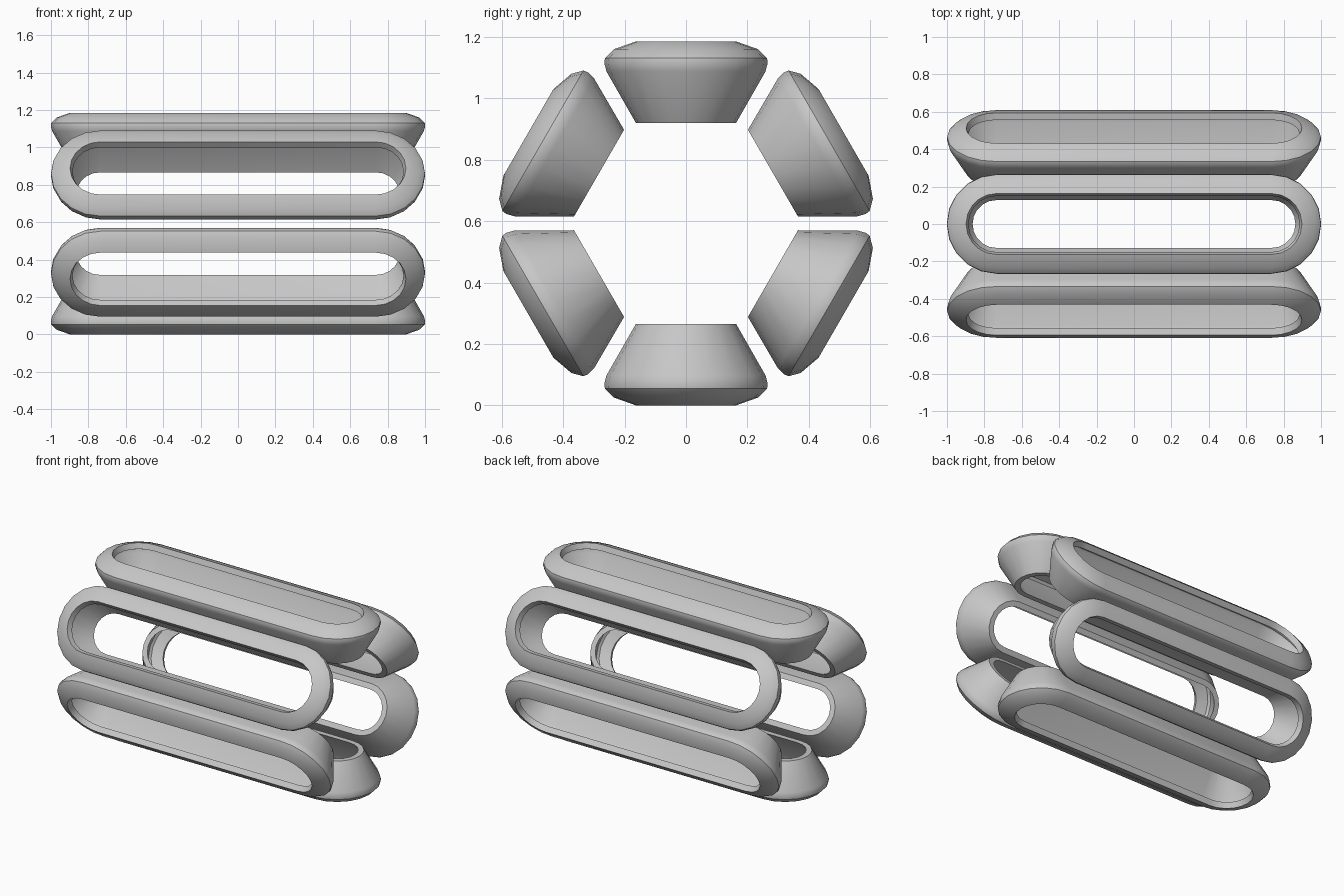
import bpy, bmesh, math
from mathutils import Matrix

if "Cube" in bpy.data.objects:
    bpy.data.objects.remove(bpy.data.objects["Cube"])

CENTRE_Z = 0.5925      # height of the ring's axis
HALF_STRAIGHT = 0.735  # half length of the straight sides
ARC = 10               # segments in each rounded end

# cross-section of a hollow link: (half width, distance from the axis)
SECTION = [(0.128, 0.327), (0.163, 0.327), (0.259, 0.495), (0.266, 0.522),
           (0.264, 0.538), (0.235, 0.567), (0.163, 0.5925),   # outer shell, lip
           (0.150, 0.556), (0.221, 0.535), (0.231, 0.518), (0.225, 0.495)]

grey = bpy.data.materials.new("grey")
grey.diffuse_color = (0.57, 0.57, 0.57, 1)
grey.use_nodes = True
grey.node_tree.nodes["Principled BSDF"].inputs["Base Color"].default_value = grey.diffuse_color


def stadium(bm, w, h):
    """One closed loop of vertices, a rounded slot of half width w."""
    loop = []
    for side in (1, -1):
        for i in range(ARC + 1):
            a = -math.pi / 2 + math.pi * i / ARC
            loop.append(bm.verts.new((side * (HALF_STRAIGHT + w * math.cos(a)),
                                      side * w * math.sin(a), h)))
    return loop


def make_link(name, angle):
    bm = bmesh.new()
    loops = [stadium(bm, w, h) for w, h in SECTION]
    # bridge neighbouring loops all the way round the section
    for k, a in enumerate(loops):
        b = loops[(k + 1) % len(loops)]
        for i in range(len(a)):
            j = (i + 1) % len(a)
            bm.faces.new((a[i], a[j], b[j], b[i]))
    bmesh.ops.recalc_face_normals(bm, faces=bm.faces)
    bm.transform(Matrix.Translation((0, 0, CENTRE_Z)) @ Matrix.Rotation(angle, 4, 'X'))
    mesh = bpy.data.meshes.new(name)
    bm.to_mesh(mesh)
    bm.free()
    mesh.materials.append(grey)
    ob = bpy.data.objects.new(name, mesh)
    bpy.context.collection.objects.link(ob)
    bpy.ops.object.select_all(action='DESELECT')
    ob.select_set(True)
    bpy.context.view_layer.objects.active = ob
    bpy.ops.object.shade_smooth_by_angle(angle=math.radians(35))


# six slotted links around the x axis
names = ["top", "upper_front", "lower_front", "bottom", "lower_back", "upper_back"]
for n, name in enumerate(names):
    make_link(name + "_link", n * math.pi / 3)
